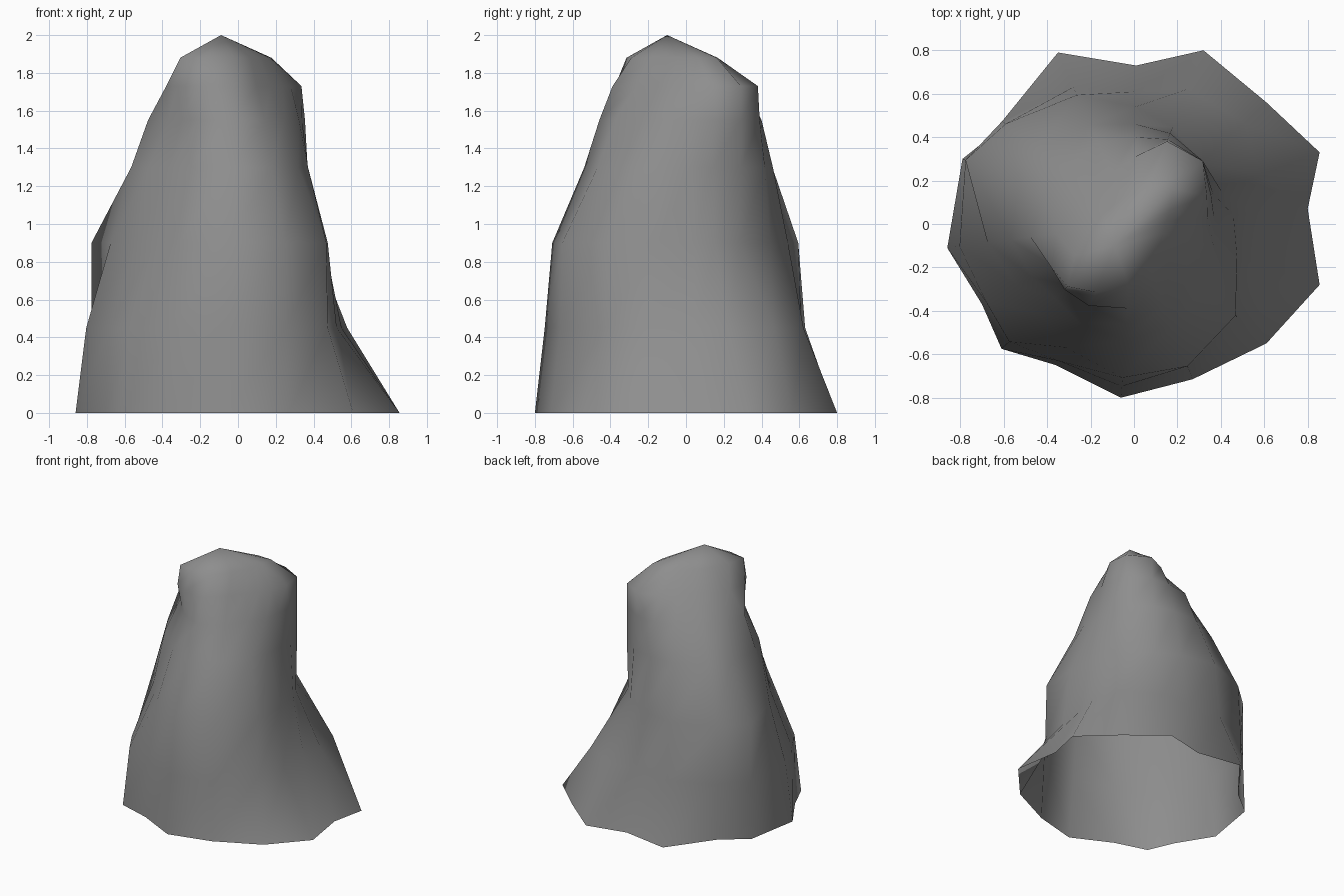
import bpy
import bmesh
import math

# Remove the default object
default = bpy.data.objects.get("Cube")
if default:
    bpy.data.objects.remove(default, do_unlink=True)

# Outline of the flared foot, counter-clockwise
FOOT = [(.855, -.28), (.80, .07), (.855, .33), (.61, .56), (.32, .80), (.01, .73),
        (-.35, .79), (-.59, .46), (-.79, .30), (-.86, -.11), (-.70, -.37),
        (-.61, -.575), (-.36, -.65), (-.06, -.80), (.27, -.715), (.61, -.55)]

# Cross-sections: height, then the radius along each spoke of the foot
SECTIONS = [
    (.45, [.55, .55, .62, .69, .67, .61, .69, .77,
           .83, .81, .77, .79, .72, .75, .71, .64]),
    (.90, [.50, .46, .43, .42, .48, .54, .65, .75,
           .83, .68, .61, .60, .65, .71, .70, .63]),
    (1.3, [.39, .37, .39, .43, .45, .46, .50, .56,
           .57, .57, .53, .50, .52, .54, .50, .43]),
    (1.55, [.34, .34, .38, .43, .42, .40, .41, .41,
            .44, .48, .42, .41, .43, .46, .40, .33]),
    (1.73, [.25, .28, .36, .43, .41, .31, .25, .24,
            .27, .36, .43, .44, .43, .39, .28, .23]),
    (1.88, [.14, .15, .18, .24, .18, .14, .13, .13,
            .16, .22, .31, .42, .36, .29, .19, .15]),
]
PEAK = (-.09, -.10, 2.0)


def make_material(name, colour):
    material = bpy.data.materials.new(name)
    material.use_nodes = True
    material.diffuse_color = colour
    shader = next(n for n in material.node_tree.nodes if n.type == 'BSDF_PRINCIPLED')
    shader.inputs["Base Color"].default_value = colour
    shader.inputs["Roughness"].default_value = .9
    return material


def add_section(bm, height, radii, spokes):
    """Ring of vertices around the rock at one height."""
    return [bm.verts.new((radius * math.cos(angle), radius * math.sin(angle), height))
            for radius, angle in zip(radii, spokes)]


# Stack the cross-sections on the foot
bm = bmesh.new()
spokes = [math.atan2(y, x) for x, y in FOOT]
rings = [[bm.verts.new((x, y, 0)) for x, y in FOOT]]
rings += [add_section(bm, height, radii, spokes) for height, radii in SECTIONS]

# Walls between the rings, and the fan at the peak; the underside stays open
count = len(FOOT)
for low, high in zip(rings, rings[1:]):
    for i in range(count):
        j = (i + 1) % count
        bm.faces.new((low[i], low[j], high[j], high[i]))
peak = bm.verts.new(PEAK)
for i in range(count):
    bm.faces.new((rings[-1][i], rings[-1][(i + 1) % count], peak))
for face in bm.faces:
    face.smooth = True

# Finished rock
mesh = bpy.data.meshes.new("rock")
bm.to_mesh(mesh)
bm.free()
mesh.materials.append(make_material("stone_grey", (.27, .27, .27, 1)))
rock = bpy.data.objects.new("rock", mesh)
bpy.context.collection.objects.link(rock)
